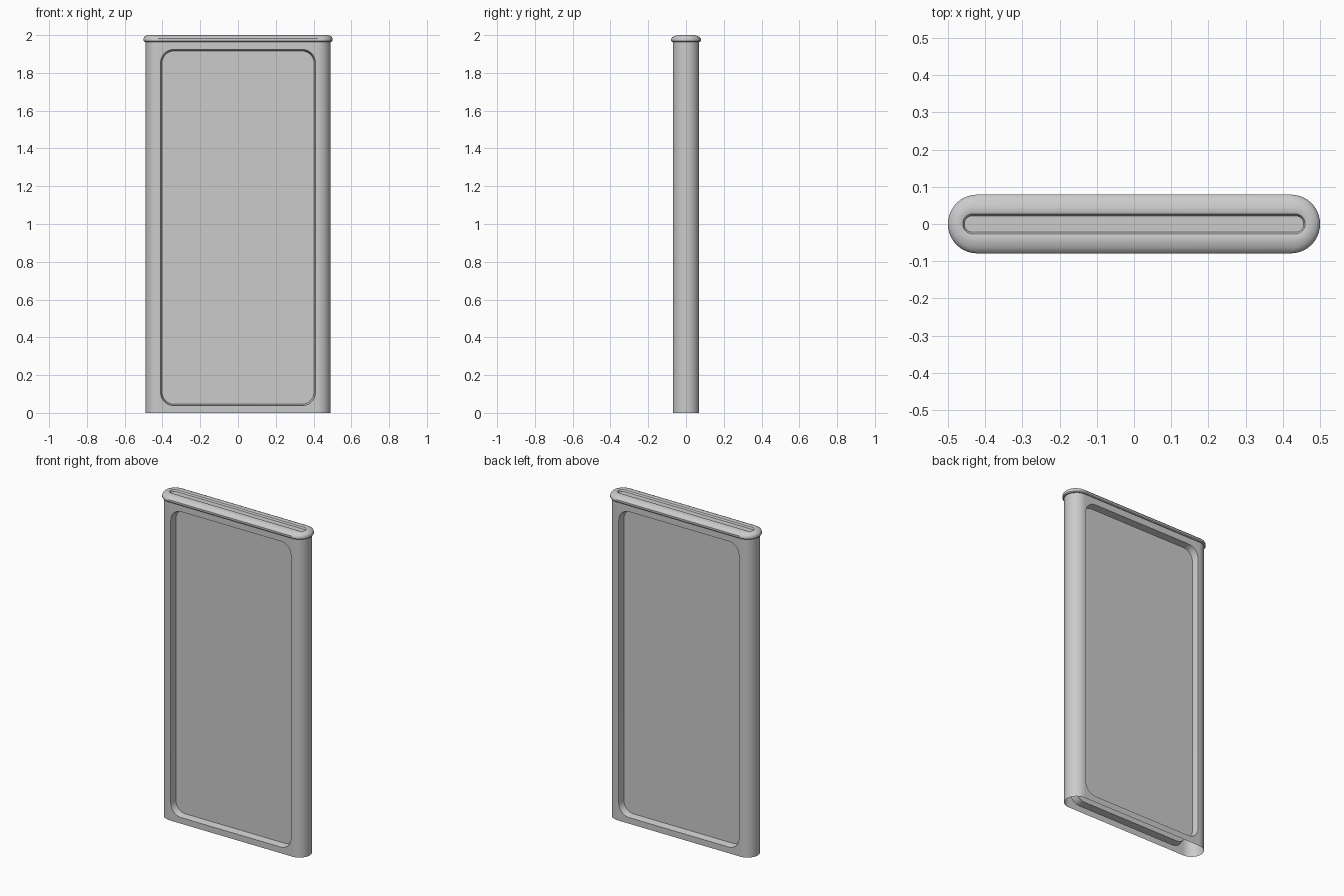
import bpy, bmesh, math

cube = bpy.data.objects.get("Cube")
if cube:
    bpy.data.objects.remove(cube, do_unlink=True)

grey = bpy.data.materials.new("light_grey")
grey.use_nodes = True
COLOR = (0.6, 0.6, 0.6, 1)
grey.diffuse_color = COLOR
grey.node_tree.nodes["Principled BSDF"].inputs["Base Color"].default_value = COLOR

HX, HY, BODY_TOP = 0.49, 0.07, 1.966
FLAT = HX - HY          # half width of the flat face
ARC = 10                # segments per rounded corner


def finish(bm, name, angle=30):
    mesh = bpy.data.meshes.new(name)
    bmesh.ops.recalc_face_normals(bm, faces=bm.faces)
    bm.to_mesh(mesh)
    bm.free()
    mesh.materials.append(grey)
    obj = bpy.data.objects.new(name, mesh)
    bpy.context.collection.objects.link(obj)
    bpy.ops.object.select_all(action='DESELECT')
    obj.select_set(True)
    bpy.context.view_layer.objects.active = obj
    bpy.ops.object.shade_smooth_by_angle(angle=math.radians(angle))
    return obj


def rounded_rect(hw, hh, r):
    """Corner by corner outline, counter-clockwise from the +,+ corner."""
    pts = []
    for k, (sx, sy) in enumerate([(1, 1), (-1, 1), (-1, -1), (1, -1)]):
        for i in range(ARC + 1):
            a = math.pi / 2 * (k + i / ARC)
            pts.append((sx * (hw - r) + r * math.cos(a),
                        sy * (hh - r) + r * math.sin(a)))
    return pts


def bridge(bm, a, b):
    n = len(a)
    for i in range(n):
        j = (i + 1) % n
        bm.faces.new((a[i], a[j], b[j], b[i]))


# Flat face with a recessed panel, front and back
def panel_face(name, side):
    bm = bmesh.new()
    mid = 0.981

    def ring(hw, hh, r, depth):
        return [bm.verts.new((x, side * (HY - depth), mid + z))
                for x, z in rounded_rect(hw, hh, r)]

    rim = ring(0.41, 0.943, 0.07, 0)
    floor = ring(0.402, 0.935, 0.064, 0.04)
    bridge(bm, rim, floor)
    bm.faces.new(floor)
    corners = [bm.verts.new((x, side * HY, z)) for x, z in
               [(FLAT, BODY_TOP), (-FLAT, BODY_TOP), (-FLAT, 0), (FLAT, 0)]]
    step = ARC + 1
    for k, corner in enumerate(corners):
        for i in range(ARC):
            bm.faces.new((corner, rim[k * step + i], rim[k * step + i + 1]))
        nxt = (k + 1) % 4
        bm.faces.new((corner, rim[k * step + ARC], rim[nxt * step], corners[nxt]))
    finish(bm, name)


# Half-round end wall
def end_wall(name, side):
    bm = bmesh.new()
    rows = []
    for i in range(2 * ARC + 1):
        a = math.pi * (i / (2 * ARC) - 0.5)
        x, y = side * (FLAT + HY * math.cos(a)), HY * math.sin(a)
        rows.append([bm.verts.new((x, y, z)) for z in (0, BODY_TOP)])
    for p, q in zip(rows, rows[1:]):
        bm.faces.new((p[0], q[0], q[1], p[1]))
    finish(bm, name)


panel_face("front_panel", -1)
panel_face("back_panel", 1)
end_wall("left_end", 1)
end_wall("right_end", -1)

# Top cap: rounded bead with a long shallow groove
bm = bmesh.new()
profile = [  # half length, half depth, height
    (0.488, 0.068, 1.964), (0.496, 0.075, 1.965), (0.5, 0.079, 1.970),
    (0.5, 0.079, 1.981), (0.497, 0.073, 1.989), (0.49, 0.062, 1.995),
    (0.478, 0.046, 2.0), (0.465, 0.032, 2.0), (0.46, 0.027, 1.998),
    (0.456, 0.022, 1.988)]
rings = [[bm.verts.new((x, y, z)) for x, y in rounded_rect(hx, hy, hy * 0.999)]
         for hx, hy, z in profile]
for low, high in zip(rings, rings[1:]):
    bridge(bm, low, high)
bm.faces.new(rings[-1])
finish(bm, "top_cap", 35)
